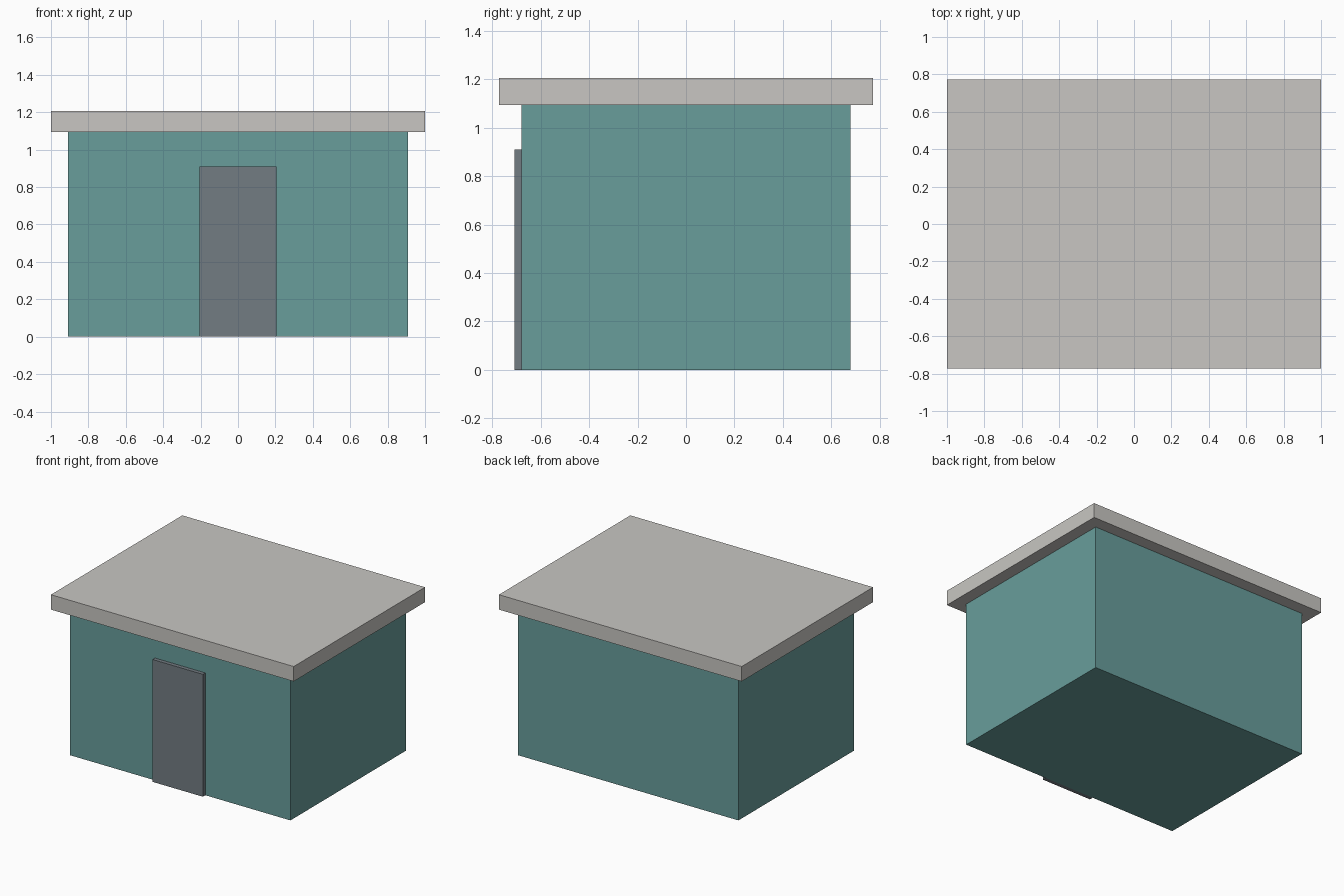
import bpy

if "Cube" in bpy.data.objects:
    bpy.data.objects.remove(bpy.data.objects["Cube"])


def material(name, rgb):
    m = bpy.data.materials.new(name)
    m.diffuse_color = (*rgb, 1.0)
    m.use_nodes = True
    m.node_tree.nodes["Principled BSDF"].inputs["Base Color"].default_value = m.diffuse_color
    return m


def box(name, lo, hi, mat):
    """Axis-aligned box between two corners."""
    bpy.ops.mesh.primitive_cube_add(size=1)
    ob = bpy.context.object
    ob.name = name
    ob.location = [(a + b) / 2 for a, b in zip(lo, hi)]
    ob.scale = [b - a for a, b in zip(lo, hi)]
    bpy.ops.object.transform_apply(location=True, rotation=False, scale=True)
    ob.data.materials.append(mat)
    return ob


teal = material("teal wall", (0.14, 0.34, 0.33))
grey = material("light grey roof", (0.578, 0.565, 0.54))
slate = material("slate door", (0.17, 0.20, 0.223))

# Walls
box("walls", (-0.908, -0.68, 0), (0.908, 0.68, 1.095), teal)
# Flat overhanging roof slab
box("roof", (-1, -0.773, 1.095), (1, 0.773, 1.206), grey)
# Door panel standing proud of the front wall
box("door", (-0.207, -0.709, 0), (0.207, -0.68, 0.911), slate)
